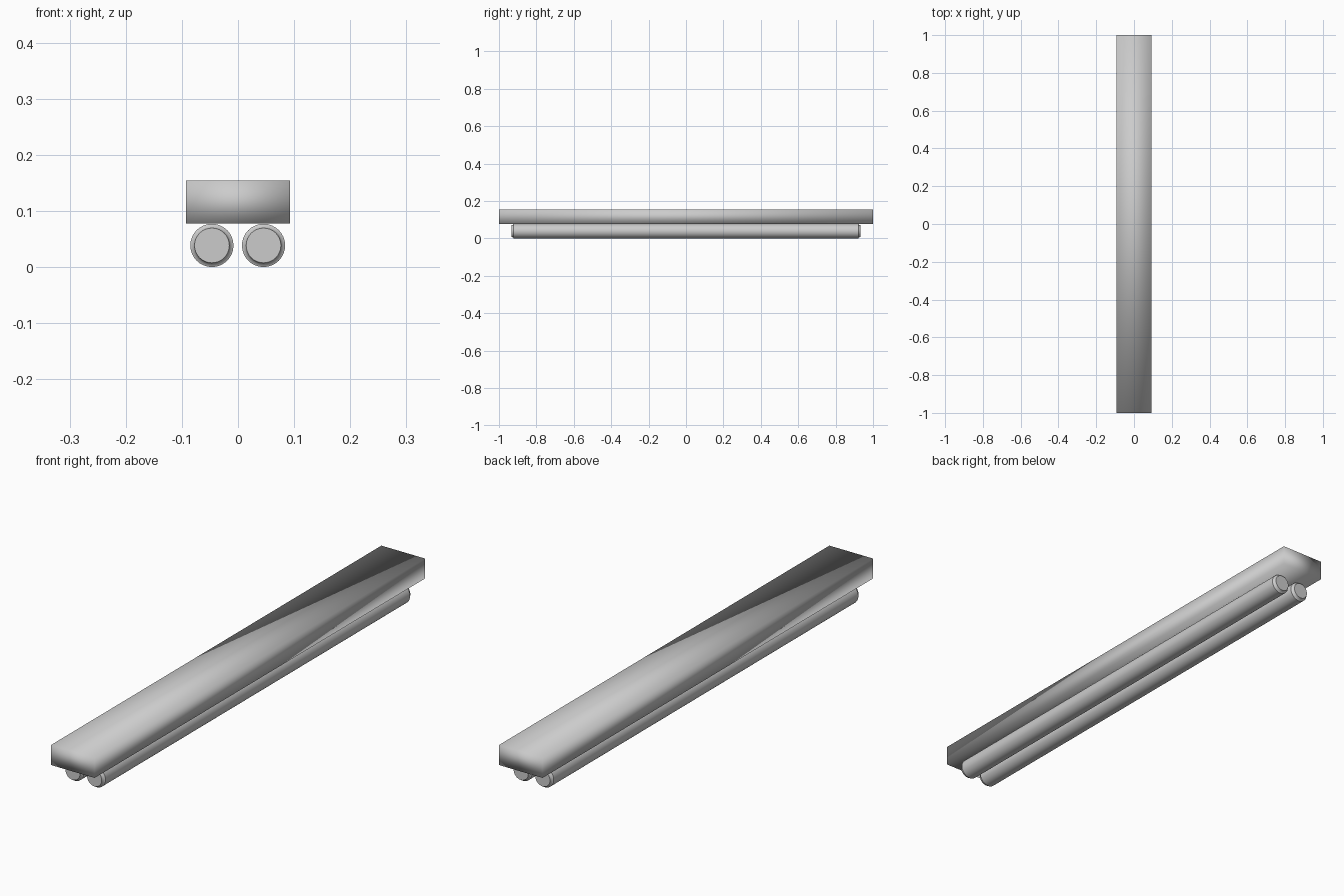
import bpy, bmesh, math
from mathutils import Matrix

if "Cube" in bpy.data.objects:
    bpy.data.objects.remove(bpy.data.objects["Cube"])


def finish(bm, name, smooth):
    bmesh.ops.recalc_face_normals(bm, faces=bm.faces)
    for f in bm.faces:
        f.smooth = smooth
    mesh = bpy.data.meshes.new(name)
    bm.to_mesh(mesh)
    bm.free()
    obj = bpy.data.objects.new(name, mesh)
    bpy.context.collection.objects.link(obj)
    return obj


def lathe_y(name, profile, x, z, sides=32):
    """Closed solid of revolution about a line along y; profile = (radius, y)."""
    bm = bmesh.new()
    rings = []
    for r, y in profile:
        rings.append([bm.verts.new((x + r * math.cos(2 * math.pi * i / sides), y,
                                    z + r * math.sin(2 * math.pi * i / sides)))
                      for i in range(sides)])
    for a, b in zip(rings, rings[1:]):
        for i in range(sides):
            j = (i + 1) % sides
            bm.faces.new((a[i], a[j], b[j], b[i]))
    bm.faces.new(rings[0])
    bm.faces.new(rings[-1])
    obj = finish(bm, name, True)
    bpy.ops.object.select_all(action='DESELECT')
    obj.select_set(True)
    bpy.context.view_layer.objects.active = obj
    bpy.ops.object.shade_smooth_by_angle(angle=math.radians(60))
    return obj


# Housing: long plain box with soft shading across its edges
bm = bmesh.new()
bmesh.ops.create_cube(bm, size=1.0, matrix=Matrix.Translation((0, 0, 0.1162))
                      @ Matrix.Diagonal((0.185, 2.0, 0.0765, 1)))
finish(bm, "housing", True)

# Lamp tubes: mirrored stepped profile with narrower end caps
half = [(0.0385, 0.922), (0.0335, 0.924), (0.031, 0.934)]
profile = [(r, -y) for r, y in reversed(half)] + half
for side, x in (("left", -0.0465), ("right", 0.0455)):
    lathe_y(side + "_tube", profile, x, 0.0388)
